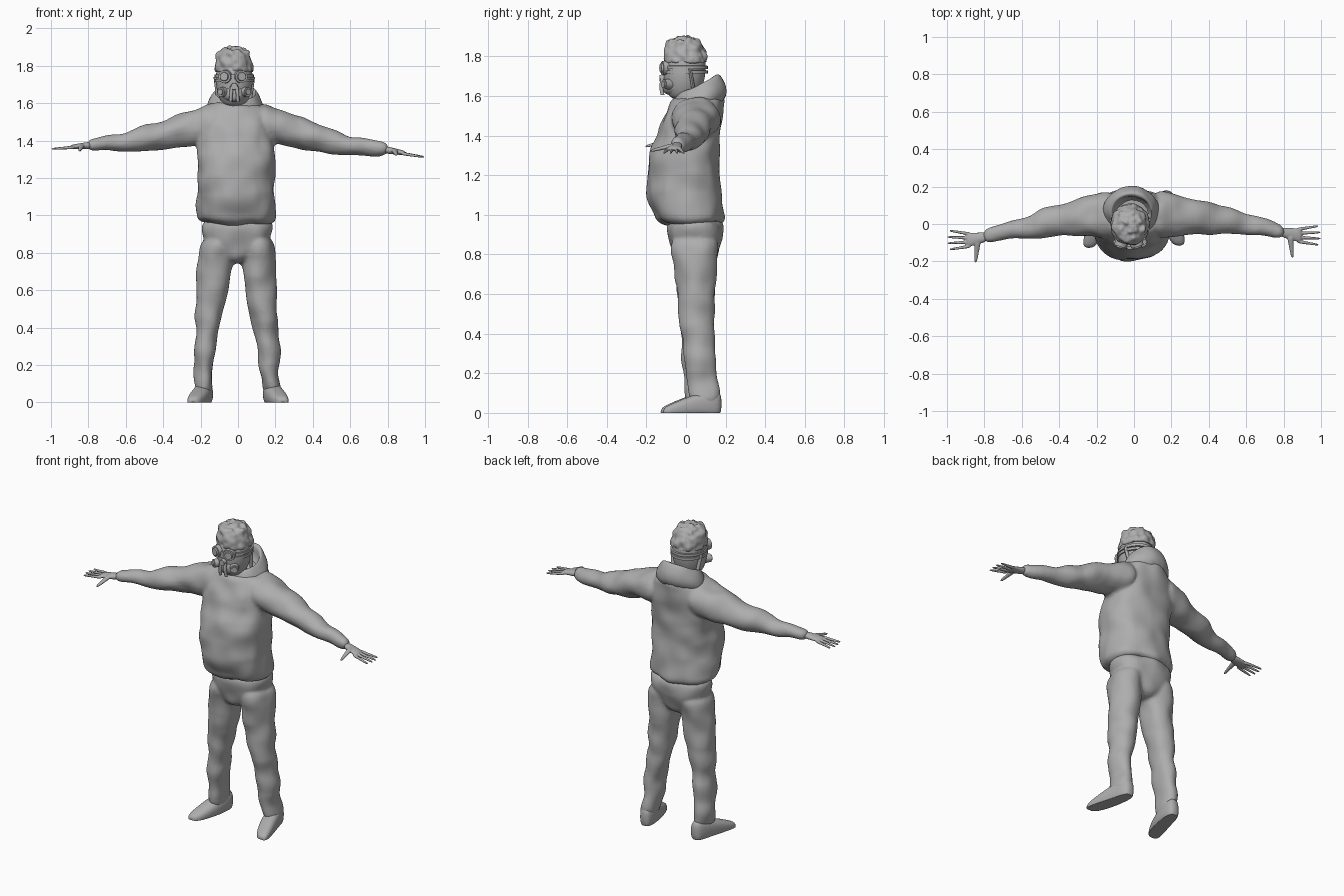
import bpy, bmesh
from math import sin, cos, pi, copysign, radians
from mathutils import Vector, Matrix, noise

cube = bpy.data.objects.get("Cube")
if cube:
    bpy.data.objects.remove(cube, do_unlink=True)

GREY = (0.42, 0.42, 0.42, 1)
grey = bpy.data.materials.new("plain grey")
grey.use_nodes = True
grey.diffuse_color = GREY
shader = next(node for node in grey.node_tree.nodes if node.type == "BSDF_PRINCIPLED")
shader.inputs["Base Color"].default_value = GREY

MIDDLE = -.02  # the head sits slightly off the centre line


def steps(count):
    """Evenly spaced fractions from start to end of a part."""
    return [index / (count - 1) for index in range(count)]


def loft(bm, rings, axis="z", sides=20, power=1, tilt=0):
    """Skin elliptical rings (x, y, z, radius_u, radius_v) set square to an axis."""
    u, v = [index for index, letter in enumerate("xyz") if letter != axis]
    loops = []
    for x, y, z, radius_u, radius_v in rings:
        loop = []
        for side in range(sides):
            angle = 2 * pi * side / sides
            c, s = cos(angle), sin(angle)
            point = Vector((x, y, z))
            point[u] += radius_u * copysign(abs(c) ** power, c)
            point[v] += radius_v * copysign(abs(s) ** power, s)
            point.z += tilt * (point.y - y)
            loop.append(bm.verts.new(point))
        loops.append(loop)
    faces = [bm.faces.new(loops[0][::-1]), bm.faces.new(loops[-1])]
    for lower, upper in zip(loops, loops[1:]):
        for side in range(sides):
            after = (side + 1) % sides
            faces.append(bm.faces.new((lower[side], lower[after], upper[after], upper[side])))
    bmesh.ops.recalc_face_normals(bm, faces=faces)


def drum(bm, location, radius, depth, taper=1, turn=0):
    """Short cylinder facing forward, turned sideways by an angle."""
    matrix = (Matrix.Translation(location) @ Matrix.Rotation(turn, 4, "Z")
              @ Matrix.Rotation(pi / 2, 4, "X"))
    bmesh.ops.create_cone(bm, cap_ends=True, segments=20, radius1=radius,
                          radius2=radius * taper, depth=depth, matrix=matrix)


def finish(name, bm, subdivisions=0, voxel=0, smoothing=0, fold=0, fold_scale=9):
    """Turn a bmesh into an object, fuse and soften it, then add cloth folds."""
    mesh = bpy.data.meshes.new(name)
    bm.to_mesh(mesh)
    bm.free()
    part = bpy.data.objects.new(name, mesh)
    bpy.context.collection.objects.link(part)
    if subdivisions:
        part.modifiers.new("round", "SUBSURF").levels = subdivisions
    if voxel:
        fuse = part.modifiers.new("fuse", "REMESH")
        fuse.mode = "VOXEL"
        fuse.voxel_size = voxel
    if smoothing:
        part.modifiers.new("soften", "SMOOTH").iterations = smoothing
    depsgraph = bpy.context.evaluated_depsgraph_get()
    baked = bpy.data.meshes.new_from_object(part.evaluated_get(depsgraph))
    part.modifiers.clear()
    part.data = baked
    normals = [vertex.normal.copy() for vertex in baked.vertices]
    for vertex, normal in zip(baked.vertices, normals):
        vertex.co += normal * fold * noise.noise(vertex.co * fold_scale)
        vertex.co.z = max(vertex.co.z, 0)
    baked.materials.clear()
    baked.materials.append(grey)
    bpy.ops.object.select_all(action="DESELECT")
    bpy.context.view_layer.objects.active = part
    part.select_set(True)
    bpy.ops.object.shade_smooth_by_angle(angle=radians(50))


# Jacket: round-bellied body fused with both sleeves
bm = bmesh.new()
rings = []
for t in steps(12):
    belly = -.14 + .08 * t - .09 * sin(pi * t ** .8)
    back = .2 - .025 * sin(pi * t)
    width = .21 * (1 - .45 * t ** 12)
    rings.append((-.01, (belly + back) / 2, .945 + .67 * t, width, (back - belly) / 2))
loft(bm, rings, power=.9)
for side, sweep, fall in ((-1, .117, .122), (1, .09, .145)):
    rings = []
    for t in steps(10):
        thin = (1 - t) ** 1.2
        rings.append((side * (.1 + .71 * t), .05 - sweep * t ** 1.5,
                      1.5 - fall * sin(pi / 2 * t) ** 1.2,
                      .038 + .095 * thin, .035 + .08 * thin))
    loft(bm, rings, axis="x")
finish("jacket", bm, subdivisions=2, voxel=.011, smoothing=4, fold=.016)

# Hood folded down behind the neck, with a hollow opening
bm = bmesh.new()
hood_profile = ((.15, 1.5), (.16, 1.57), (.135, 1.62), (.115, 1.66), (.1, 1.66), (.09, 1.57))
loft(bm, [(-.013, .06, height, radius, radius * .95) for radius, height in hood_profile],
     tilt=.45)
finish("hood", bm, subdivisions=2, fold=.01, fold_scale=11)

# Trousers: pelvis fused with two legs that spread toward the feet
bm = bmesh.new()
pelvis_profile = ((.05, .74), (.15, .8), (.2, .9), (.195, 1))
loft(bm, [(-.007, .048, height, width, .08 + .3 * width) for width, height in pelvis_profile],
     power=.9)
for side, shift in ((-1, -.012), (1, .005)):
    rings = []
    for t in steps(9):
        spread = sin(pi / 2 * t) ** 1.5
        rings.append((side * (.1 + .08 * spread) - .01 * sin(pi * t),
                      .045 + (.045 + shift) * t * t, .9 - .87 * t,
                      .047 + .053 * cos(pi / 2 * t) ** 2, .08 + .055 * (1 - t) ** 3))
    loft(bm, rings)
finish("trousers", bm, subdivisions=2, voxel=.01, smoothing=4, fold=.014)

# Shoes turned outward, flat underneath
for name, side, shift in (("right_shoe", -1, 0), ("left_shoe", 1, .012)):
    bm = bmesh.new()
    rings = []
    for t in steps(7):
        height = .025 + .09 * cos(pi / 2 * t)
        rings.append((side * (.172 + .07 * t ** 1.5), .17 + shift - .3 * t, height / 2 - .01,
                      .03 + .022 * sin(pi * t) ** .5, height / 2 + .01))
    loft(bm, rings, axis="y", power=.8)
    finish(name, bm, subdivisions=2)

# Hands: palm, four spread fingers and a thumb
for name, side, wrist_y, wrist_z, drop in (("right_hand", -1, -.068, 1.375, .02),
                                           ("left_hand", 1, -.043, 1.352, .04)):
    bm = bmesh.new()
    loft(bm, [(side * (.78 + .12 * t), wrist_y - .02 * t, wrist_z - drop * t / 2,
               .025 + .016 * t, .022 - .01 * t) for t in steps(4)], axis="x", sides=12)
    for finger in (-1.5, -.5, .5, 1.5):
        length = .135 - .01 * abs(finger)
        loft(bm, [(side * (.87 + length * t), wrist_y - .018 + finger * (.021 + .013 * t),
                   wrist_z - drop * (1 + t) / 2, .011 - .005 * t, .011 - .005 * t)
                  for t in steps(5)], axis="x", sides=8)
    loft(bm, [(side * (.835 + .012 * t), wrist_y - .02 - .12 * t, wrist_z - .03 * t,
               .02 - .013 * t, .014 - .007 * t) for t in steps(5)], axis="y", sides=8)
    finish(name, bm, subdivisions=2, voxel=.004, smoothing=2)

# Head and neck
bm = bmesh.new()
loft(bm, [(MIDDLE, .03 - .03 * t, 1.5 + .13 * t, .068, .075) for t in steps(3)])
rings = []
for t in steps(11):
    girth = sin(pi * (.04 + .92 * t)) ** .35
    rings.append((MIDDLE, -.015 + .015 * t, 1.58 + .3 * t, .1 * girth, .108 * girth))
loft(bm, rings)
finish("head", bm, subdivisions=2)

# Tousled hair: cap with jagged tufts
bm = bmesh.new()
rings = []
for t in steps(7):
    girth = cos(1.5 * t) ** .5
    rings.append((MIDDLE - .012 * t, -.015 * t, 1.77 + .125 * sin(pi / 2 * t),
                  .105 * girth, .108 * girth))
loft(bm, rings)
for t in steps(16):
    angle, reach = 36 * t, .025 + .055 * t
    tuft = bmesh.ops.create_icosphere(bm, subdivisions=2, radius=.02)["verts"]
    bmesh.ops.translate(bm, verts=tuft, vec=(
        MIDDLE - .006 + reach * cos(angle), reach * sin(angle) - .01,
        1.89 - 4 * reach * reach))
finish("hair", bm, voxel=.007, smoothing=2, fold=.014, fold_scale=26)

# Head straps: two bands round the head and one upright on each side
bm = bmesh.new()
for height in (1.722, 1.745):
    loft(bm, [(MIDDLE, -.005, height + rise, girth, girth + .01)
              for rise, girth in ((-.009, .09), (-.008, .105), (.008, .105), (.009, .09))],
         sides=32)
for side in (-1, 1):
    loft(bm, [(MIDDLE + side * (.084 + .015 * t), .04 - .02 * t, 1.62 + .12 * t, .012, .009)
              for t in steps(3)], sides=8)
finish("head_straps", bm)

# Goggles: round rims with inset lenses and a bridge
bm = bmesh.new()
bridge = Vector((MIDDLE - .007, -.105, 1.742))
drum(bm, bridge, .012, .03)
for side in (-1, 1):
    turn = side * .3
    rim = bridge + Vector((side * .041, 0, 0))
    drum(bm, rim, .037, .034, .92, turn)
    lens = rim + Vector((sin(turn), -cos(turn), 0)) * .018
    drum(bm, lens, .027, .014, .8, turn)
finish("goggles", bm)

# Breathing mask muzzle
bm = bmesh.new()
loft(bm, [(MIDDLE, -.03 - .09 * t, 1.652, .082 - .05 * t * t, .055 - .02 * t * t)
          for t in steps(4)], axis="y")
finish("mask", bm, subdivisions=2)

# Mask filters: side canisters, front tubes and a nose valve
bm = bmesh.new()
drum(bm, (MIDDLE, -.12, 1.69), .02, .03, .85)
for side in (-1, 1):
    turn = side * .6
    canister = Vector((MIDDLE + side * .06, -.093, 1.66))
    drum(bm, canister, .027, .045, .9, turn)
    cap = canister + Vector((sin(turn), -cos(turn), 0)) * .024
    drum(bm, cap, .018, .012, .9, turn)
    loft(bm, [(MIDDLE + side * (.02 - .006 * t), -.118 - .007 * sin(pi * t),
               1.605 + .085 * t, .009, .01) for t in steps(4)], sides=10)
finish("mask_filters", bm)
